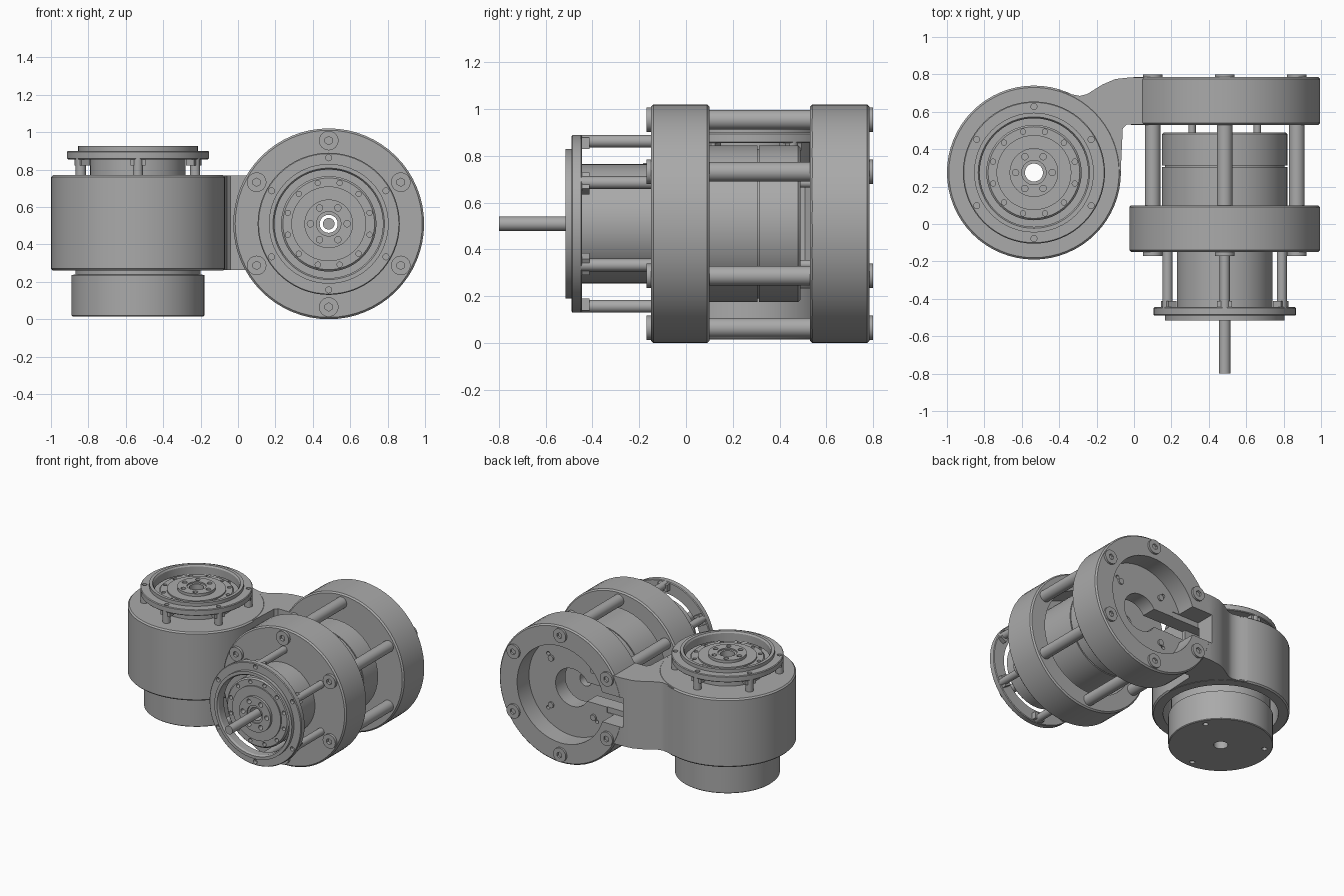
import bpy, bmesh
from math import pi, cos, sin, radians
from mathutils import Matrix, Vector

cube = bpy.data.objects.get("Cube")
if cube:
    bpy.data.objects.remove(cube, do_unlink=True)

grey = bpy.data.materials.new("machined grey")
grey.use_nodes = True
GREY = (0.40, 0.40, 0.40, 1)
grey.diffuse_color = GREY
grey.node_tree.nodes["Principled BSDF"].inputs["Base Color"].default_value = GREY

# Each joint has a frame whose local z runs along its axis, zero at the output tip
UPRIGHT = Matrix.Translation((-0.535, 0.275, 0.925))
FORWARD = Matrix.Translation((0.485, -0.515, 0.51)) @ Matrix.Rotation(pi / 2, 4, 'X')
WORLD = Matrix.Identity(4)


def finish(name, bm, frame):
    bmesh.ops.recalc_face_normals(bm, faces=bm.faces)
    bm.transform(frame)
    mesh = bpy.data.meshes.new(name)
    bm.to_mesh(mesh)
    bm.free()
    mesh.materials.append(grey)
    obj = bpy.data.objects.new(name, mesh)
    bpy.context.collection.objects.link(obj)
    return obj


def lathe(name, frame, profile, steps=64):
    """Spin a closed (radius, height) profile around the frame axis."""
    bm = bmesh.new()
    vs = [bm.verts.new((r, 0, t)) for r, t in profile]
    es = [bm.edges.new((a, b)) for a, b in zip(vs, vs[1:] + vs[:1])]
    bmesh.ops.spin(bm, geom=vs + es, cent=(0, 0, 0), axis=(0, 0, 1),
                   angle=2 * pi, steps=steps, use_merge=True)
    bmesh.ops.remove_doubles(bm, verts=bm.verts, dist=1e-5)
    return finish(name, bm, frame)


def pegs(name, frame, ring, count, r, low, high, phase=90, sides=20):
    """Cylinders spaced evenly on a circle."""
    bm = bmesh.new()
    for i in range(count):
        a = radians(phase) + 2 * pi * i / count
        spot = Matrix.Translation((ring * cos(a), ring * sin(a), (low + high) / 2))
        bmesh.ops.create_cone(bm, cap_ends=True, segments=sides, radius1=r,
                              radius2=r, depth=high - low, matrix=spot)
    return finish(name, bm, frame)


def box(name, low, high):
    bm = bmesh.new()
    low, high = Vector(low), Vector(high)
    bmesh.ops.create_cube(bm, size=1, matrix=Matrix.Translation((low + high) / 2)
                          @ Matrix.Diagonal((*(high - low), 1)))
    return finish(name, bm, WORLD)


def combine(obj, tool, operation='DIFFERENCE'):
    mod = obj.modifiers.new("combine", 'BOOLEAN')
    mod.operation, mod.object, mod.solver = operation, tool, 'EXACT'
    with bpy.context.temp_override(object=obj, active_object=obj, selected_objects=[obj]):
        bpy.ops.object.modifier_apply(modifier=mod.name)
    bpy.data.objects.remove(tool, do_unlink=True)


def shell(name, frame, r, front, back, bore, hole, floor):
    """Chamfered disc with a bore from the back and a smaller hole in the front wall."""
    c = 0.01
    return lathe(name, frame, [
        (hole, front), (r - c, front), (r, front - c), (r, back + c), (r - c, back),
        (bore, back), (bore, floor), (hole, floor)])


# Output end, the same on both joints
def output_end(tag, frame, seat):
    ring = lathe(tag + "_output_ring", frame, [
        (0.29, -0.07), (0.375, -0.07), (0.38, -0.065), (0.38, -0.03), (0.375, -0.025),
        (0.32, -0.025), (0.32, 0), (0.298, 0), (0.29, -0.012)])
    combine(ring, pegs("hole", frame, 0.353, 6, 0.016, -0.05, 0.01))
    pegs(tag + "_spacers", frame, 0.353, 6, 0.027, seat - 0.01, -0.065)
    bm = bmesh.new()
    for i in range(6):
        spot = (Matrix.Rotation(i * pi / 3 + pi / 2, 4, 'Z') @ Matrix.Translation((0.345, 0, -0.085))
                @ Matrix.Diagonal((0.05, 0.08, 0.035, 1)))
        bmesh.ops.create_cube(bm, size=1, matrix=spot)
    finish(tag + "_ring_tabs", bm, frame)


FACE = [(0.255, -0.06), (0.245, -0.05), (0.20, -0.05), (0.20, -0.04), (0.13, -0.04),
        (0.13, -0.02), (0.065, -0.02), (0.065, -0.03), (0.048, -0.03)]


def motor(tag, frame, body):
    obj = lathe(tag + "_motor", frame, body + FACE)
    combine(obj, pegs("hole", frame, 0.226, 12, 0.014, -0.09, 0, 15))
    combine(obj, pegs("hole", frame, 0.098, 6, 0.017, -0.06, 0, 0))
    return obj


output_end("upright", UPRIGHT, -0.155)
output_end("forward", FORWARD, -0.365)

# Upright joint motor, hanging below its housing
upright = motor("upright", UPRIGHT, [
    (0.048, -0.91), (0.35, -0.91), (0.355, -0.905), (0.355, -0.69), (0.335, -0.685),
    (0.335, -0.215), (0.255, -0.215)])
combine(upright, pegs("hole", UPRIGHT, 0.30, 3, 0.018, -0.95, -0.87, 30))

# Forward joint motor with a groove between body and rear cap
motor("forward", FORWARD, [
    (0.048, -1.005), (0.325, -1.005), (0.335, -0.995), (0.335, -0.828), (0.32, -0.828),
    (0.32, -0.82), (0.335, -0.82), (0.335, -0.43), (0.255, -0.43)])
pegs("output_shaft", FORWARD, 0, 1, 0.031, -0.3, 0.285, sides=32)
pegs("motor_standoffs", FORWARD, 0.247, 4, 0.02, -1.05, -1.0, 45)

# Front plate
shell("front_plate", FORWARD, 0.51, -0.365, -0.615, 0.385, 0.25, -0.435)

# Main bracket: back plate, curved web and upright housing fused together
bracket = shell("main_bracket", FORWARD, 0.51, -1.045, -1.30, 0.36, 0.14, -1.16)
housing = shell("housing", UPRIGHT, 0.465, -0.155, -0.665, 0.39, 0.25, -0.225)
outline = [(-0.40, 0.72), (-0.34, 0.695), (-0.29, 0.685), (-0.25, 0.695), (-0.17, 0.745),
           (-0.10, 0.775), (-0.02, 0.784), (0.10, 0.784), (0.10, 0.531), (-0.04, 0.531),
           (-0.06, 0.51), (-0.071, 0.28)]
outline += [(-0.535 + 0.43 * cos(radians(a)), 0.275 + 0.43 * sin(radians(a)))
            for a in range(0, 71, 10)]
bm = bmesh.new()
base = bm.faces.new([bm.verts.new((x, y, 0.262)) for x, y in outline])
top = bmesh.ops.extrude_face_region(bm, geom=[base])["geom"]
bmesh.ops.translate(bm, vec=(0, 0, 0.506),
                    verts=[v for v in top if isinstance(v, bmesh.types.BMVert)])
web = finish("web", bm, WORLD)
combine(bracket, web, 'UNION')
combine(bracket, housing, 'UNION')

# Cable slot, rim notch and passage into the upright housing
combine(bracket, box("slot", (0.02, 0.5, 0.44), (0.485, 0.66, 0.58)))
combine(bracket, box("notch", (-0.03, 0.64, 0.40), (0.2, 0.82, 0.62)))
combine(bracket, box("passage", (-0.31, 0.56, 0.44), (0.05, 0.65, 0.58)))
combine(bracket, pegs("hole", FORWARD, 0.285, 4, 0.014, -1.2, -1.13, 45))
pegs("mount_screws", FORWARD, 0.247, 4, 0.022, -1.172, -1.155, 45)

# Tie rods between the plates, with bolt heads on both outer faces
pegs("tie_rods", FORWARD, 0.445, 6, 0.042, -1.05, -0.61, sides=32)
for side, low, high in (("front", -0.37, -0.345), ("back", -1.315, -1.295)):
    heads = pegs(side + "_bolt_heads", FORWARD, 0.445, 6, 0.052, low, high, sides=32)
    combine(heads, pegs("socket", FORWARD, 0.445, 6, 0.022, low - 0.01, high + 0.01, sides=6))

# Smooth the round sides, keep edges crisp
bpy.ops.object.select_all(action='DESELECT')
for obj in bpy.context.collection.objects:
    if obj.type == 'MESH':
        obj.select_set(True)
        bpy.context.view_layer.objects.active = obj
bpy.ops.object.shade_smooth_by_angle(angle=radians(30))
